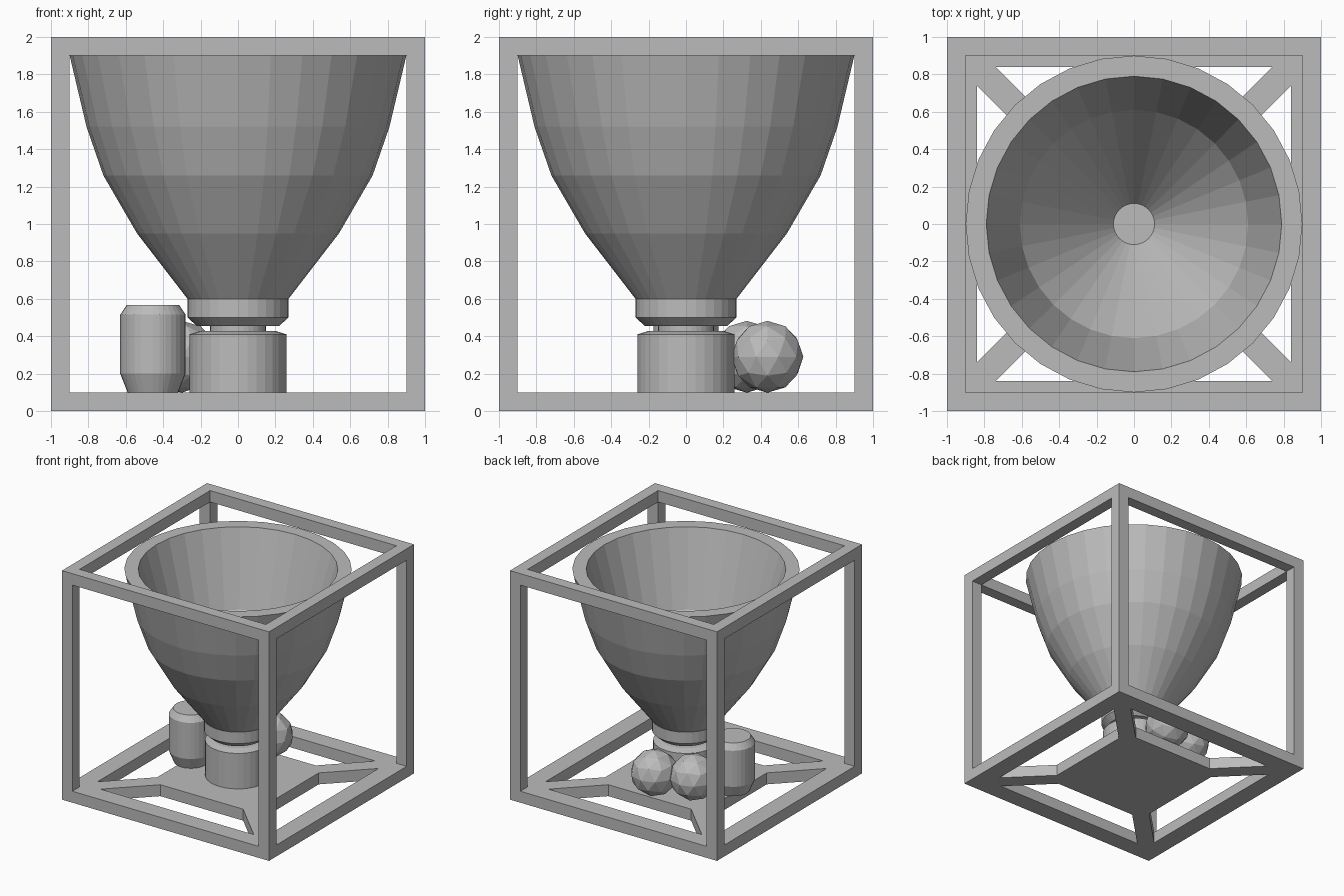
import bpy
import bmesh
import math

cube = bpy.data.objects.get("Cube")
if cube:
    bpy.data.objects.remove(cube, do_unlink=True)

GREY = (0.5, 0.5, 0.5, 1.0)
metal = bpy.data.materials.new("plain_grey")
metal.use_nodes = True
metal.diffuse_color = GREY
metal.node_tree.nodes["Principled BSDF"].inputs["Base Color"].default_value = GREY


def finish(name, bm, location=(0, 0, 0)):
    """Clean the mesh and turn it into an object."""
    bmesh.ops.remove_doubles(bm, verts=bm.verts, dist=0.0005)
    bmesh.ops.recalc_face_normals(bm, faces=bm.faces)
    mesh = bpy.data.meshes.new(name)
    bm.to_mesh(mesh)
    bm.free()
    mesh.materials.append(metal)
    obj = bpy.data.objects.new(name, mesh)
    obj.location = location
    bpy.context.collection.objects.link(obj)
    return obj


def turned(name, profile, sides, location=(0, 0, 0)):
    """Lathe a (radius, height) profile round z and close both ends."""
    bm = bmesh.new()
    rings = []
    for radius, height in profile:
        rings.append([bm.verts.new((radius * math.cos(math.tau * i / sides),
                                    radius * math.sin(math.tau * i / sides), height))
                      for i in range(sides)])
    for low, high in zip(rings, rings[1:]):
        for i in range(sides):
            j = (i + 1) % sides
            bm.faces.new((low[i], low[j], high[j], high[i]))
    bm.faces.new(rings[0])
    bm.faces.new(rings[-1])
    return finish(name, bm, location)


def square_plate(name, pieces, bottom, top):
    """Repeat flat pieces on four sides, then extrude them to a thickness."""
    bm = bmesh.new()
    for turn in range(4):
        c, s = round(math.cos(turn * math.pi / 2)), round(math.sin(turn * math.pi / 2))
        for piece in pieces:
            bm.faces.new([bm.verts.new((c * x - s * y, s * x + c * y, bottom)) for x, y in piece])
    bmesh.ops.remove_doubles(bm, verts=bm.verts, dist=0.0005)
    result = bmesh.ops.extrude_face_region(bm, geom=bm.faces[:], use_keep_orig=True)
    for item in result["geom"]:
        if isinstance(item, bmesh.types.BMVert):
            item.co.z = top
    return finish(name, bm)


# Base: border, diagonal struts and a central platform
edge, hole, deck, cut = 0.84, 0.74, 0.5, 0.4
border = [(-1, -1), (1, -1), (hole, -edge), (-hole, -edge)]
strut = [(1, -1), (edge, -hole), (deck, -cut), (cut, -deck), (hole, -edge)]
platform = [(0, 0), (-cut, -deck), (cut, -deck)]
platform_corner = [(0, 0), (cut, -deck), (deck, -cut)]
square_plate("base_plate", [border, strut, platform, platform_corner], 0, 0.1)

# Cage: top rails and corner posts
rail = [(-1, -1), (1, -1), (0.9, -0.9), (-0.9, -0.9)]
post = [(0.9, -1), (1, -1), (1, -0.9), (0.9, -0.9)]
square_plate("top_rails", [rail], 1.9, 2)
square_plate("corner_posts", [post], 0.1, 1.9)

# Hollow bell with a stepped collar at its throat
turned("bell", [(0.22, 0.455), (0.27, 0.5), (0.27, 0.6), (0.54, 0.95), (0.72, 1.26),
                (0.81, 1.52), (0.9, 1.9), (0.79, 1.9), (0.61, 1.26), (0.11, 0.6)], 32)

# Pedestal and thin neck below the bell
turned("pedestal", [(0.26, 0.1), (0.26, 0.41), (0.2, 0.428), (0.15, 0.428), (0.15, 0.456)], 32)

# Upright canister beside the pedestal
turned("canister", [(0.135, 0.1), (0.175, 0.2), (0.175, 0.515), (0.14, 0.567)], 32,
       (-0.455, 0, 0))

# Faceted round tanks behind the pedestal
for name, x, y in (("rear_tank", 0, 0.435), ("side_tank", -0.3, 0.325)):
    ball = bmesh.new()
    bmesh.ops.create_icosphere(ball, subdivisions=2, radius=0.192)
    finish(name, ball, (x, y, 0.29))
